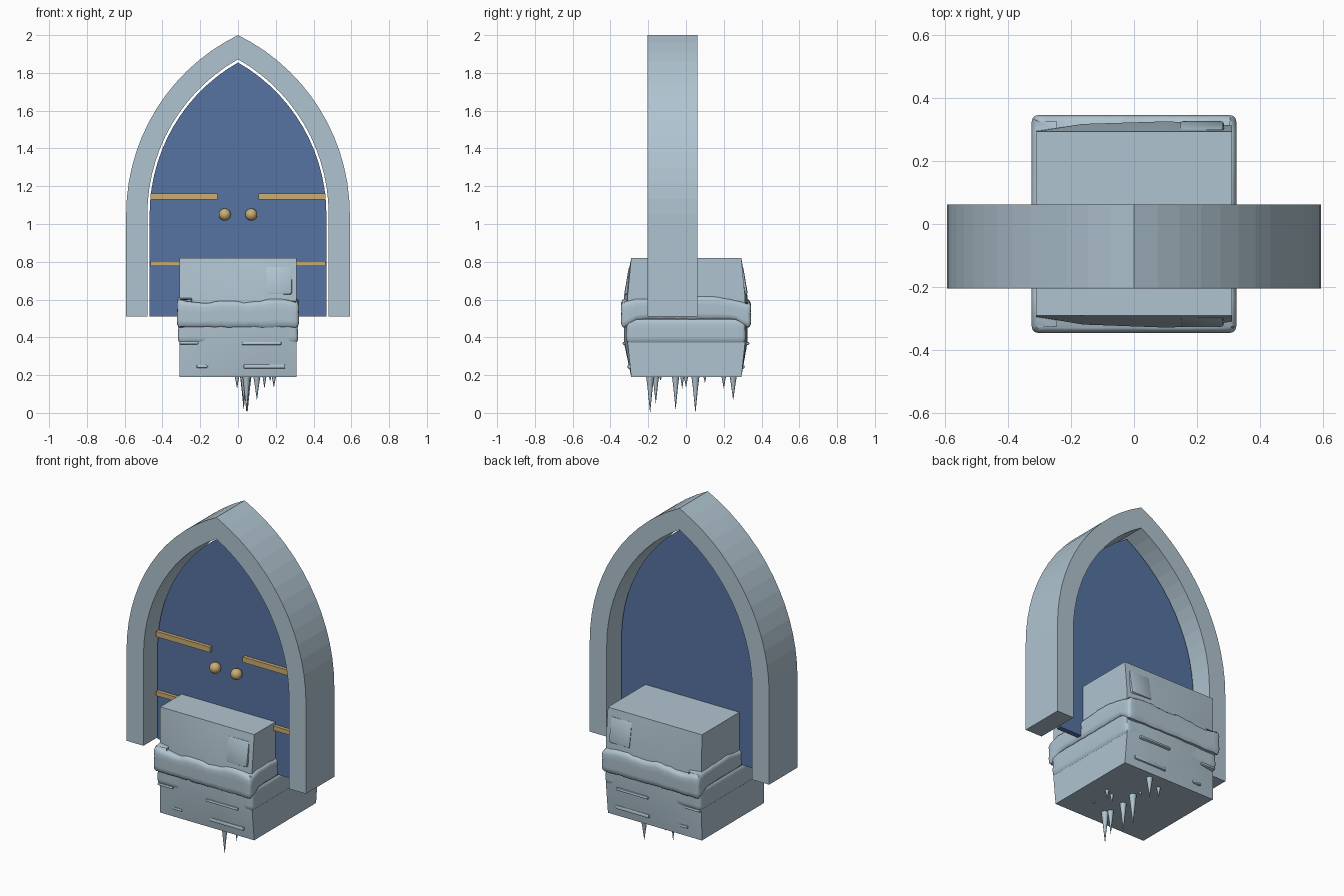
import bpy, bmesh, math, random
from mathutils import Matrix, Vector

if "Cube" in bpy.data.objects:
    bpy.data.objects.remove(bpy.data.objects["Cube"])

random.seed(4)


def material(name, rgb):
    m = bpy.data.materials.new(name)
    m.diffuse_color = (*rgb, 1)
    m.use_nodes = True
    m.node_tree.nodes["Principled BSDF"].inputs["Base Color"].default_value = m.diffuse_color
    return m


STONE = material("pale blue stone", (0.434, 0.552, 0.631))
BLUE = material("door blue", (0.093, 0.171, 0.361))
GOLD = material("brass", (0.60, 0.42, 0.17))


def finish(name, bm, mat, angle=None):
    bmesh.ops.recalc_face_normals(bm, faces=bm.faces)
    me = bpy.data.meshes.new(name)
    bm.to_mesh(me)
    bm.free()
    me.materials.append(mat)
    ob = bpy.data.objects.new(name, me)
    bpy.context.collection.objects.link(ob)
    if angle:
        bpy.ops.object.select_all(action='DESELECT')
        ob.select_set(True)
        bpy.context.view_layer.objects.active = ob
        bpy.ops.object.shade_smooth_by_angle(angle=math.radians(angle))
    return ob


def box(name, center, size, mat, tilt=0, bevel=0):
    bm = bmesh.new()
    bmesh.ops.create_cube(bm, size=1)
    bmesh.ops.scale(bm, vec=size, verts=bm.verts)
    if bevel:
        bmesh.ops.bevel(bm, geom=bm.edges[:], offset=bevel, segments=2,
                        affect='EDGES', profile=0.5)
    bmesh.ops.transform(bm, verts=bm.verts,
                        matrix=Matrix.Translation(center) @ Matrix.Rotation(tilt, 4, 'X'))
    return finish(name, bm, mat, 40 if bevel else None)


def arch(half, spring, apex, base, n=14):
    """Pointed arch outline, right foot over the apex to left foot."""
    h = apex - spring
    r = (half * half + h * h) / (2 * half)
    end = math.atan2(h, r - half)
    right = [(half, base)]
    for i in range(n + 1):
        a = end * i / n
        right.append((half - r + r * math.cos(a), spring + r * math.sin(a)))
    right[-1] = (0, apex)
    return right + [(-x, z) for x, z in right[-2::-1]]


def loft(name, rings, mat, closed_rings=False, cap=False, angle=None):
    """Bridge equal-length closed rings of points."""
    bm = bmesh.new()
    vs = [[bm.verts.new(p) for p in ring] for ring in rings]
    m, n = len(vs), len(vs[0])
    for i in range(m if closed_rings else m - 1):
        a, b = vs[i], vs[(i + 1) % m]
        for j in range(n):
            k = (j + 1) % n
            bm.faces.new((a[j], a[k], b[k], b[j]))
    if cap:
        bm.faces.new(vs[0])
        bm.faces.new(vs[-1])
    return finish(name, bm, mat, angle)


# Pointed stone frame: a rectangular section swept along the arch
Y0, Y1 = -0.205, 0.062
outer, inner = arch(0.592, 1.05, 2.0, 0.51), arch(0.48, 1.05, 1.872, 0.51)
loft("arch_frame", [[(o[0], Y0, o[1]), (i[0], Y0, i[1]), (i[0], Y1, i[1]), (o[0], Y1, o[1])]
                    for o, i in zip(outer, inner)], STONE, cap=True)

# Door leaf
door = arch(0.468, 1.05, 1.855, 0.51)
loft("door", [[(x, y, z) for x, z in door] for y in (-0.09, -0.06)], BLUE, cap=True)

# Hinge straps and knobs
for s, side in ((-1, "left"), (1, "right")):
    box(f"upper_hinge_{side}", (s * 0.286, -0.095, 1.145), (0.356, 0.03, 0.032), GOLD)
    box(f"lower_hinge_{side}", (s * 0.286, -0.095, 0.79), (0.356, 0.03, 0.026), GOLD)
    bm = bmesh.new()
    bmesh.ops.create_uvsphere(bm, u_segments=20, v_segments=12, radius=0.032,
                              matrix=Matrix.Translation((s * 0.07, -0.115, 1.05)))
    finish(f"knob_{side}", bm, GOLD, 60)

# Block with unevenly swollen front and back
XS = (-0.31, -0.16, 0.1, 0.22, 0.31)
BULGE = {-1: (0.1, 0.75, 1.0, 0.9, 0.5), 1: (0.1, 0.75, 1.0, 0.85, 0.6)}


def block_ring(z, h):
    f = [(x, -0.29 - 0.038 * g * h, z) for x, g in zip(XS, BULGE[-1])]
    b = [(x, 0.293 + 0.032 * g * h, z) for x, g in zip(XS, BULGE[1])]
    return f + b[::-1]


loft("block", [block_ring(z, h) for z, h in ((0.19, 0), (0.37, 1), (0.62, 1), (0.82, 0))],
     STONE, cap=True, angle=20)


# Rounded rectangular path for the bands
def loop_path(hx, hy, r, step=0.03):
    pts = []
    corners = [(hx, -hy, -90), (hx, hy, 0), (-hx, hy, 90), (-hx, -hy, 180)]
    for i, (cx, cy, a0) in enumerate(corners):
        sx, sy = math.copysign(1, cx), math.copysign(1, cy)
        c = Vector((cx - sx * r, cy - sy * r))
        for k in range(4):
            a = math.radians(a0 + 30 * k)
            d = Vector((math.cos(a), math.sin(a)))
            pts.append((c + d * r, d))
        nx, ny, na = corners[(i + 1) % 4]
        a = math.radians(na)
        d = Vector((math.cos(a), math.sin(a)))
        q = Vector((nx - math.copysign(r, nx), ny - math.copysign(r, ny))) + d * r
        p = pts[-1][0]
        n = int((q - p).length / step)
        pts += [(p.lerp(q, t / n), d) for t in range(1, n)]
    return pts


def band(name, hx, hy, limits, wave, thick):
    rings = []
    for p, d in loop_path(hx, hy, 0.02):
        lo, hi = limits(p)
        hi += wave * (math.sin(p.x * 23 + p.y * 9) + math.sin(p.x * 11 - p.y * 17)
                      + random.uniform(-0.6, 0.6))
        lo += wave * 0.4 * random.uniform(-1, 1)
        sect = [(-thick, 0), (-0.012, 0), (-0.003, 0.08), (0, 0.25), (-0.003, 0.6),
                (0, 0.82), (-0.007, 0.95), (-0.016, 1), (-thick, 1)]
        rings.append([(p.x + d.x * o, p.y + d.y * o, lo + (hi - lo) * t) for o, t in sect])
    return loft(name, rings, STONE, closed_rings=True, angle=40)


# Wavy snow band: hangs lower on the front and back than on the sides
def snow_limits(p):
    t = min(1, max(0, (abs(p.y) - 0.26) / 0.06))
    return 0.497 - 0.042 * t, 0.605 - 0.015 * t


band("snow_band", 0.324, 0.345, snow_limits, 0.006, 0.08)
band("lower_band", 0.319, 0.318, lambda p: (0.37, 0.50), 0.0, 0.05)

# Shallow ledges and raised slabs on the front and back
for s, side in ((-1, "front"), (1, "back")):
    for i, (x, z, w, h, y) in enumerate([(0.125, 0.367, 0.21, 0.016, 0.322),
                                         (-0.26, 0.37, 0.10, 0.016, 0.305),
                                         (0.14, 0.245, 0.22, 0.022, 0.296),
                                         (-0.19, 0.245, 0.06, 0.016, 0.292)]):
        box(f"{side}_ledge_{i}", (x, s * y, z), (w, 0.026, h), STONE,
            tilt=s * 0.12, bevel=0.006)
    box(f"{side}_slab", (0.215, s * 0.302, 0.70), (0.14, 0.026, 0.15), STONE,
        tilt=s * 0.17, bevel=0.01)

# Icicles under the block: x, y, tip height, radius
ICICLES = [(0.045, -0.19, 0.005, 0.022), (0.03, -0.16, 0.05, 0.018),
           (0.03, -0.055, 0.02, 0.020), (0.05, 0.05, 0.005, 0.022),
           (0.19, 0.0, 0.135, 0.013), (0.14, -0.02, 0.13, 0.012),
           (0.10, 0.25, 0.07, 0.020), (-0.005, 0.2, 0.13, 0.014),
           (0.17, -0.135, 0.17, 0.010), (0.04, 0.10, 0.16, 0.010)]
for i, (x, y, tip, r) in enumerate(ICICLES):
    rings = [[(x + q * r * math.cos(a * math.pi / 4), y + q * r * math.sin(a * math.pi / 4),
               0.20 + (tip - 0.20) * t) for a in range(8)]
             for q, t in ((1, 0), (0.62, 0.35), (0.3, 0.7), (0.04, 1))]
    loft(f"icicle_{i}", rings, STONE, cap=True, angle=50)
